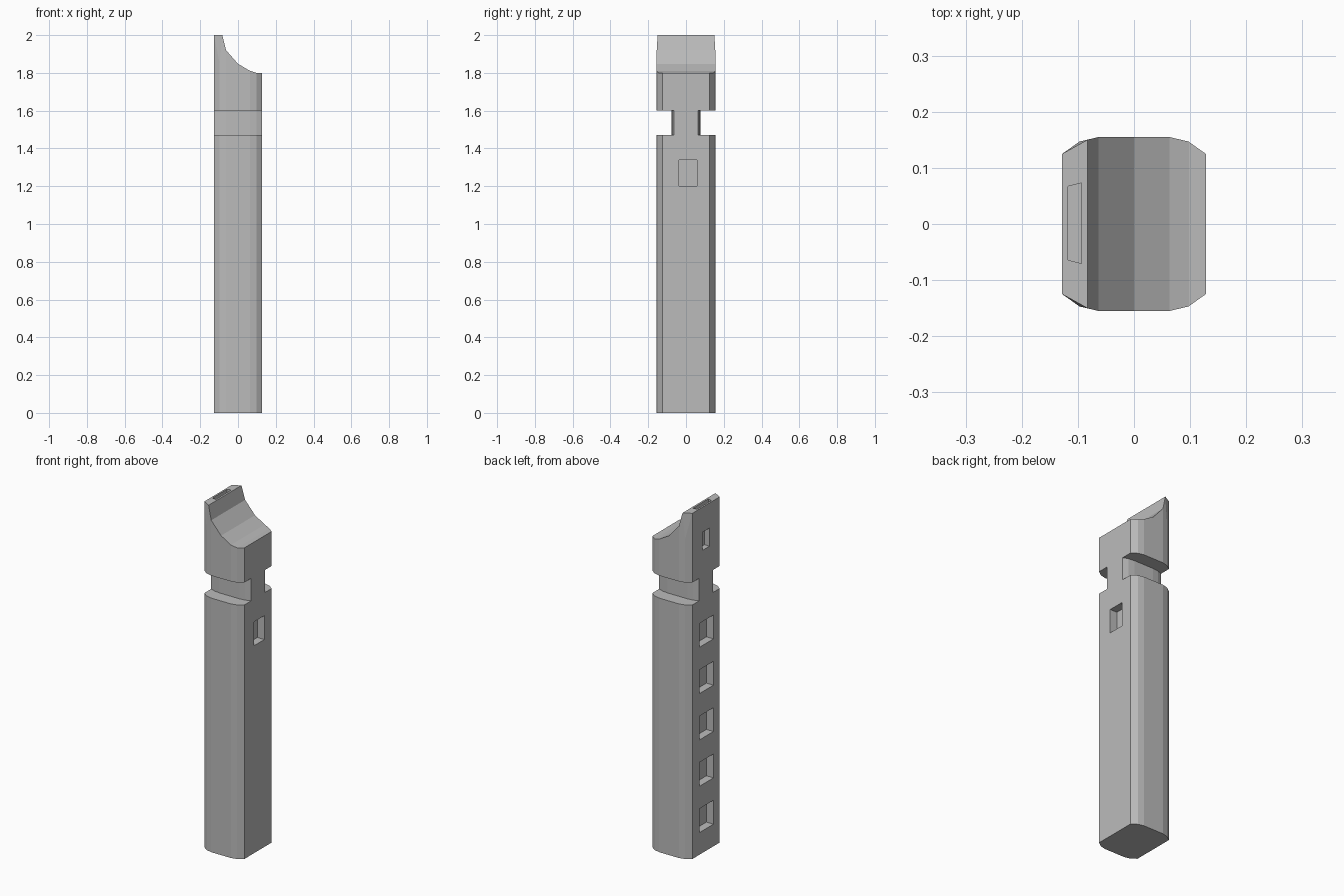
import bpy, bmesh
from mathutils import Vector

if "Cube" in bpy.data.objects:
    bpy.data.objects.remove(bpy.data.objects["Cube"])

grey = bpy.data.materials.new("plain grey")
grey.diffuse_color = (0.5, 0.5, 0.5, 1)
grey.use_nodes = True
grey.node_tree.nodes["Principled BSDF"].inputs["Base Color"].default_value = grey.diffuse_color


def prism(name, points, low, high, axis="z"):
    """Extrude a 2D outline along z (xy outline) or y (xz outline)."""
    bm = bmesh.new()
    place = (lambda a, b, h: (a, b, h)) if axis == "z" else (lambda a, b, h: (a, h, b))
    base = bm.faces.new([bm.verts.new(place(a, b, low)) for a, b in points])
    ext = bmesh.ops.extrude_face_region(bm, geom=[base])
    move = Vector(place(0, 0, high - low))
    bmesh.ops.translate(bm, vec=move, verts=[v for v in ext["geom"] if isinstance(v, bmesh.types.BMVert)])
    bmesh.ops.recalc_face_normals(bm, faces=bm.faces)
    mesh = bpy.data.meshes.new(name)
    bm.to_mesh(mesh)
    bm.free()
    mesh.materials.append(grey)
    obj = bpy.data.objects.new(name, mesh)
    bpy.context.collection.objects.link(obj)
    return obj


def box(x0, x1, y0, y1, z0, z1):
    return prism("cutter", [(x0, y0), (x1, y0), (x1, y1), (x0, y1)], z0, z1)


def carve(obj, cutters):
    """Subtract each cutter from the part, then discard it."""
    bpy.context.view_layer.objects.active = obj
    for cutter in cutters:
        cutter.hide_render = True
        mod = obj.modifiers.new("cut", "BOOLEAN")
        mod.operation = "DIFFERENCE"
        mod.solver = "EXACT"
        mod.object = cutter
        bpy.ops.object.modifier_apply(modifier=mod.name)
        bpy.data.objects.remove(cutter)


# Cross-section: flat left and right sides, faceted bulging front and back
quarter = [(0.128, 0.125), (0.097, 0.147), (0.063, 0.155)]
half = quarter + [(-x, y) for x, y in reversed(quarter)]
section = half + [(-x, -y) for x, y in half]

# Long lower body with one hole on the right and five on the left
body = prism("body", section, 0, 1.47)
holes = [box(0.083, 0.2, -0.037, 0.058, 1.20, 1.338)]
for i in range(5):
    z = 0.128 + 0.268 * i
    holes.append(box(-0.2, -0.083, -0.068, 0.06, z, z + 0.138))
carve(body, holes)

# Narrow neck between body and mouthpiece
neck = prism("neck", [(x, y * 0.5) for x, y in section], 1.47, 1.60)

# Mouthpiece with slanted corners at the tip
mouthpiece = prism("mouthpiece", section, 1.60, 2.0)
bm = bmesh.new()
bm.from_mesh(mouthpiece.data)
for s in (1, -1):
    a, b, c = Vector((-0.128, 0.125 * s, 2)), Vector((-0.083, 0.150 * s, 2)), Vector((-0.097, 0.147 * s, 1.85))
    normal = (b - a).cross(c - a)
    if normal.y * s < 0:
        normal.negate()
    cut = bmesh.ops.bisect_plane(bm, geom=bm.verts[:] + bm.edges[:] + bm.faces[:], dist=1e-5,
                                 plane_co=a, plane_no=normal, clear_outer=True)
    bmesh.ops.holes_fill(bm, edges=[e for e in bm.edges if e.is_boundary])
bmesh.ops.recalc_face_normals(bm, faces=bm.faces)
bm.to_mesh(mouthpiece.data)
bm.free()

# Scooped right side, blow slot in the tip and small window on the left
scoop = prism("cutter", [(-0.0855, 2.01), (-0.063, 1.92), (0, 1.848), (0.063, 1.811), (0.098, 1.80),
                         (0.2, 1.80), (0.2, 2.01)], -0.3, 0.3, "y")
slot = prism("cutter", [(-0.118, -0.064), (-0.094, -0.070), (-0.094, 0.073), (-0.118, 0.067)], 1.94, 2.05)
window = box(-0.2, -0.095, -0.032, 0.032, 1.75, 1.855)
carve(mouthpiece, [scoop, slot, window])
